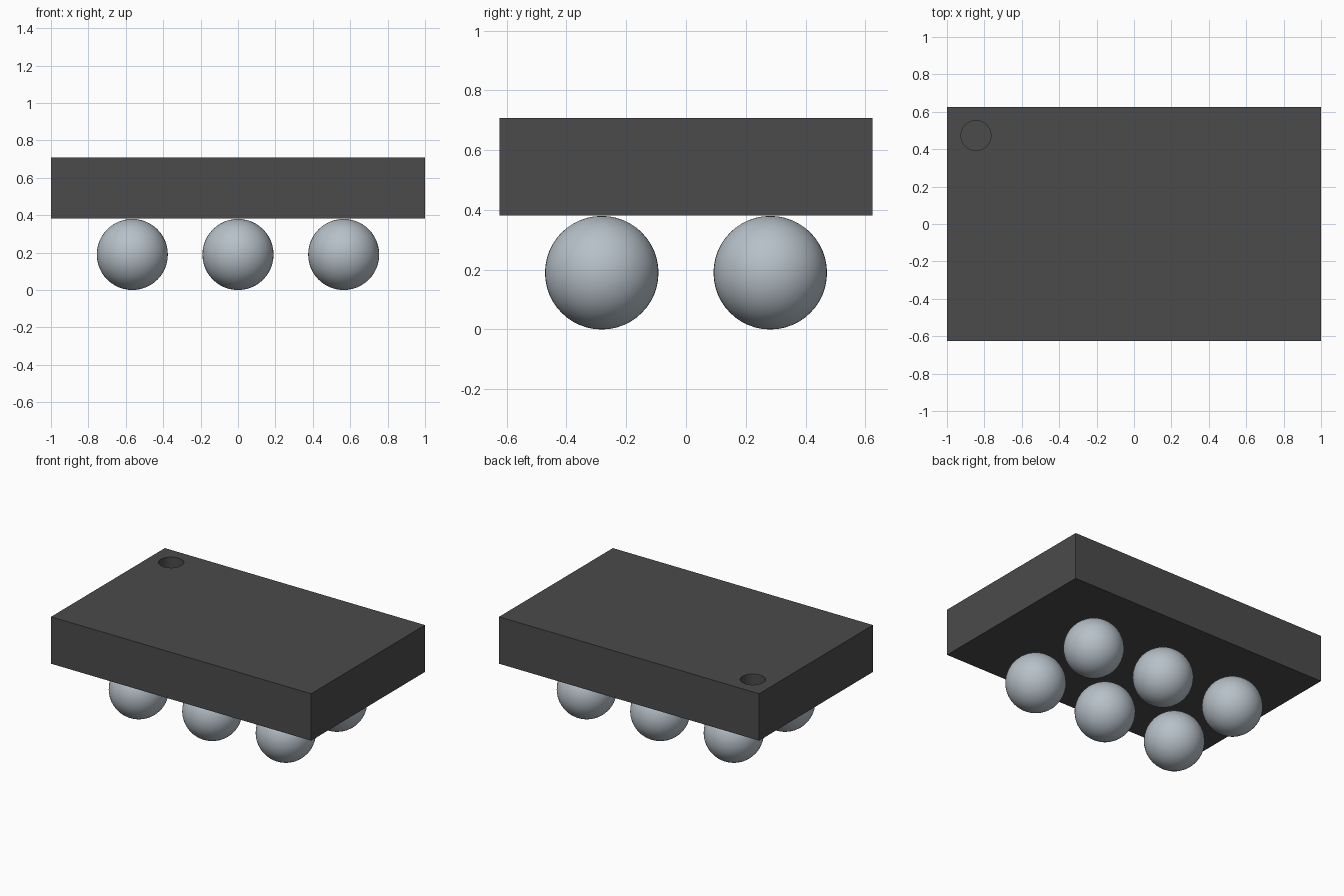
import bpy
import math

if "Cube" in bpy.data.objects:
    bpy.data.objects.remove(bpy.data.objects["Cube"], do_unlink=True)


def make_material(name, color):
    mat = bpy.data.materials.new(name)
    mat.use_nodes = True
    mat.diffuse_color = color
    mat.node_tree.nodes["Principled BSDF"].inputs["Base Color"].default_value = color
    return mat


body_grey = make_material("dark grey", (0.07, 0.07, 0.07, 1))
ball_silver = make_material("silver", (0.47, 0.53, 0.58, 1))

BOTTOM, TOP = 0.382, 0.708
RADIUS = 0.19
HOLE_RADIUS, HOLE_DEPTH = 0.08, 0.08

# Package body: a plain sharp-edged slab
bpy.ops.mesh.primitive_cube_add(size=1, location=(0, 0, (BOTTOM + TOP) / 2))
body = bpy.context.object
body.name = "package_body"
body.scale = (2, 1.25, TOP - BOTTOM)
bpy.ops.object.transform_apply(location=False, rotation=False, scale=True)
body.data.materials.append(body_grey)

# Round index dimple sunk into the top, back right corner
bpy.ops.mesh.primitive_cylinder_add(vertices=48, radius=HOLE_RADIUS,
                                    depth=2 * HOLE_DEPTH, location=(-0.845, 0.473, TOP))
cutter = bpy.context.object
cutter.name = "dimple_cutter"
cutter.data.materials.append(body_grey)
cutter.hide_render = True
cut = body.modifiers.new("dimple", "BOOLEAN")
cut.operation = "DIFFERENCE"
cut.solver = "EXACT"
cut.object = cutter

# Apply the cut so the cutter can go
bpy.ops.object.select_all(action="DESELECT")
body.select_set(True)
bpy.context.view_layer.objects.active = body
bpy.ops.object.modifier_apply(modifier=cut.name)
bpy.data.objects.remove(cutter, do_unlink=True)
bpy.ops.object.shade_smooth_by_angle(angle=math.radians(30))

# Solder balls: two rows of three
for row, y in (("front", -0.282), ("back", 0.282)):
    for column, x in (("right", -0.565), ("middle", 0), ("left", 0.565)):
        bpy.ops.mesh.primitive_uv_sphere_add(segments=48, ring_count=24, radius=RADIUS,
                                             location=(x, y, RADIUS))
        ball = bpy.context.object
        ball.name = f"solder_ball_{row}_{column}"
        ball.data.materials.append(ball_silver)
        bpy.ops.object.shade_smooth()
